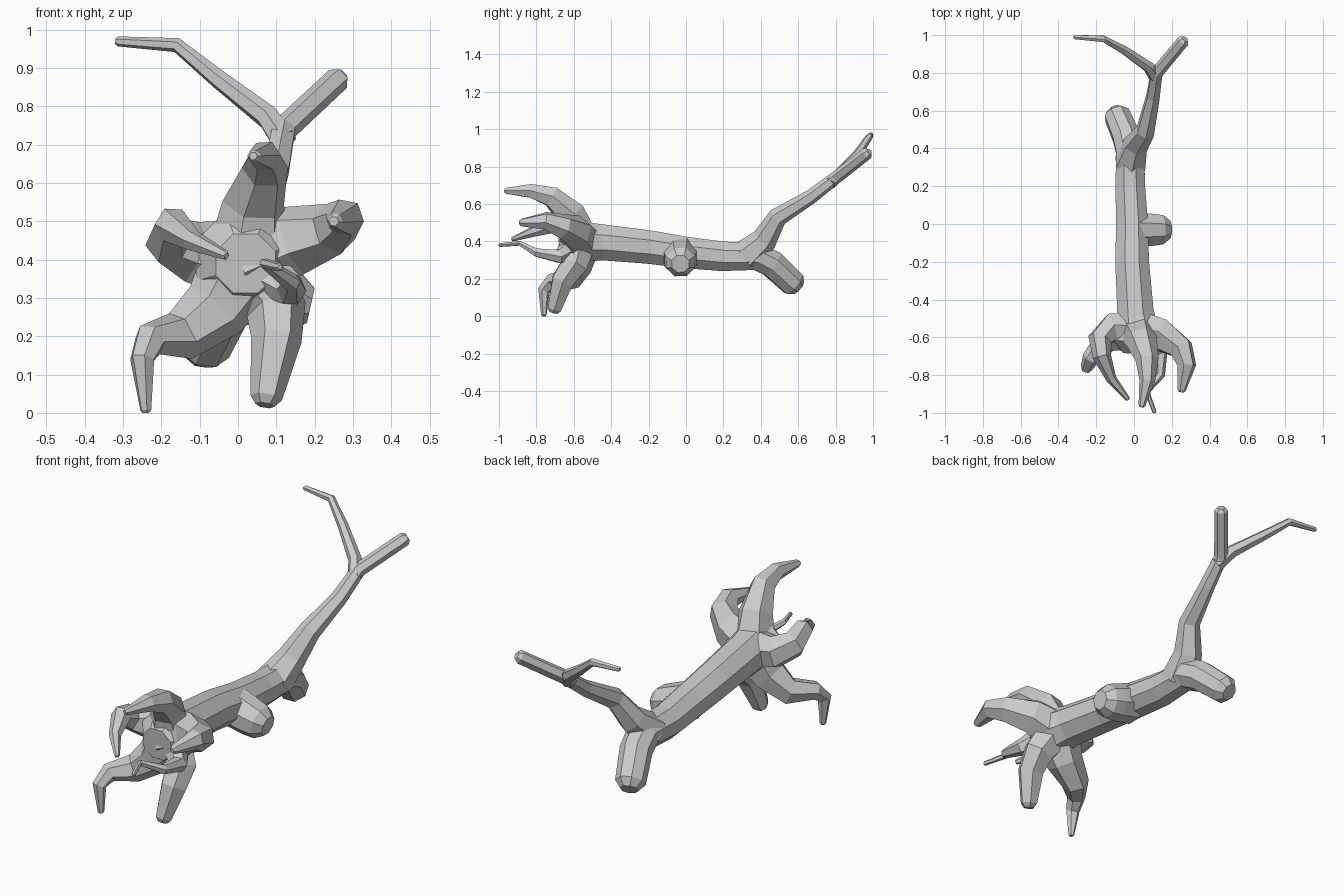
import bpy, bmesh, math
from mathutils import Vector

cube = bpy.data.objects.get("Cube")
if cube:
    bpy.data.objects.remove(cube)

bark = bpy.data.materials.new("grey_bark")
bark.use_nodes = True
colour = (0.6, 0.6, 0.6, 1)
bark.diffuse_color = colour
bark.node_tree.nodes["Principled BSDF"].inputs["Base Color"].default_value = colour


def taper(points, thick, thin, flare):
    """Radius at each point, shrinking along the length; flare swells the base."""
    travelled = [0]
    for start, end in zip(points, points[1:]):
        travelled.append(travelled[-1] + (end - start).length)
    return [thin + (thick - thin) * (1 - d / travelled[-1]) ** flare for d in travelled]


def limb(name, thick, thin, path, sides=6, flare=1):
    """Faceted tapering tube along a path, with a chamfered tip."""
    points = [Vector(point) for point in path]
    radii = taper(points, thick, thin, flare)

    # Pull the last ring back and add a smaller one for a blunt end
    tip = points[-1].copy()
    end_direction = (tip - points[-2]).normalized()
    points[-1] = tip - end_direction * thin * 0.5
    points.append(tip)
    radii.append(thin * 0.6)

    # Carry one side vector along the path so that the facets do not twist
    bm = bmesh.new()
    rings = []
    side = None
    last = len(points) - 1
    for i, (point, radius) in enumerate(zip(points, radii)):
        before = (point - points[max(i - 1, 0)]).normalized()
        after = (points[min(i + 1, last)] - point).normalized()
        axis = (before + after).normalized()
        side = axis.orthogonal() if side is None else side - axis * side.dot(axis)
        side.normalize()
        up = axis.cross(side)
        ring = []
        for k in range(sides):
            angle = math.tau * (k + 0.5) / sides
            offset = side * math.cos(angle) + up * math.sin(angle)
            ring.append(bm.verts.new(point + offset * radius))
        rings.append(ring)

    # Skin between neighbouring rings and close both ends
    for lower, upper in zip(rings, rings[1:]):
        for k in range(sides):
            following = (k + 1) % sides
            bm.faces.new((lower[k], lower[following], upper[following], upper[k]))
    bm.faces.new(rings[0])
    bm.faces.new(rings[-1])
    bmesh.ops.recalc_face_normals(bm, faces=bm.faces)

    mesh = bpy.data.meshes.new(name)
    bm.to_mesh(mesh)
    bm.free()
    mesh.materials.append(bark)
    part = bpy.data.objects.new(name, mesh)
    bpy.context.collection.objects.link(part)
    return part


def grow(base, part):
    """Merge a limb into the base so that no surface is left inside."""
    union = base.modifiers.new("union", "BOOLEAN")
    union.operation = "UNION"
    union.solver = "EXACT"
    union.use_self = True
    union.object = part
    bpy.context.view_layer.objects.active = base
    bpy.ops.object.modifier_apply(modifier=union.name)
    bpy.data.objects.remove(part)


# Main log, its swollen front end and a sawn-off side stub
log = limb("fallen_log", 0.105, 0.072, sides=8, path=[
    (0.01, -0.5, 0.4), (-0.01, -0.2, 0.37), (-0.01, 0, 0.34), (-0.02, 0.2, 0.32),
    (-0.02, 0.38, 0.32), (-0.04, 0.46, 0.28), (-0.1, 0.6, 0.15)])
grow(log, limb("root_crown", 0.09, 0.14, sides=8, path=[
    (0, -0.38, 0.39), (0.02, -0.57, 0.4), (0.02, -0.68, 0.39)]))
grow(log, limb("side_stub", 0.1, 0.083, sides=8, path=[
    (0, -0.03, 0.33), (0.1, -0.03, 0.3), (0.19, -0.03, 0.28)]))

# Rear branch and its forked twig
grow(log, limb("rear_branch", 0.09, 0.033, flare=3, path=[
    (-0.02, 0.32, 0.32), (0.01, 0.42, 0.41), (0.06, 0.49, 0.53),
    (0.1, 0.67, 0.64), (0.12, 0.8, 0.74), (0.27, 0.98, 0.88)]))
grow(log, limb("rear_twig", 0.036, 0.013, path=[
    (0.12, 0.77, 0.71), (0.08, 0.83, 0.77), (-0.05, 0.92, 0.87),
    (-0.16, 0.98, 0.96), (-0.32, 0.99, 0.97)]))

# Curling roots, all growing out of the crown
crown = (0.02, -0.57, 0.4)
grow(log, limb("top_root", 0.11, 0.018, path=[
    crown, (0.04, -0.62, 0.55), (0.07, -0.72, 0.64), (0.07, -0.83, 0.67),
    (0.04, -0.97, 0.67)]))
grow(log, limb("upper_left_root", 0.12, 0.022, path=[
    crown, (0.15, -0.59, 0.45), (0.25, -0.66, 0.48), (0.28, -0.75, 0.51),
    (0.25, -0.89, 0.5)]))
grow(log, limb("upper_right_root", 0.11, 0.013, flare=1.3, path=[
    crown, (-0.12, -0.55, 0.42), (-0.18, -0.61, 0.45), (-0.17, -0.7, 0.49),
    (-0.12, -0.82, 0.45), (-0.03, -0.93, 0.41)]))
grow(log, limb("lower_right_root", 0.12, 0.015, flare=1.2, path=[
    crown, (-0.06, -0.59, 0.27), (-0.15, -0.62, 0.2), (-0.23, -0.71, 0.19),
    (-0.25, -0.76, 0.14), (-0.24, -0.76, 0)]))
grow(log, limb("lower_left_root", 0.1, 0.042, path=[
    crown, (0.1, -0.6, 0.27), (0.1, -0.66, 0.19), (0.07, -0.71, 0.02)]))
grow(log, limb("thin_root", 0.08, 0.011, flare=2, path=[
    crown, (0.14, -0.68, 0.32), (0.14, -0.8, 0.34), (0.07, -0.89, 0.39),
    (0.11, -1, 0.38)]))
